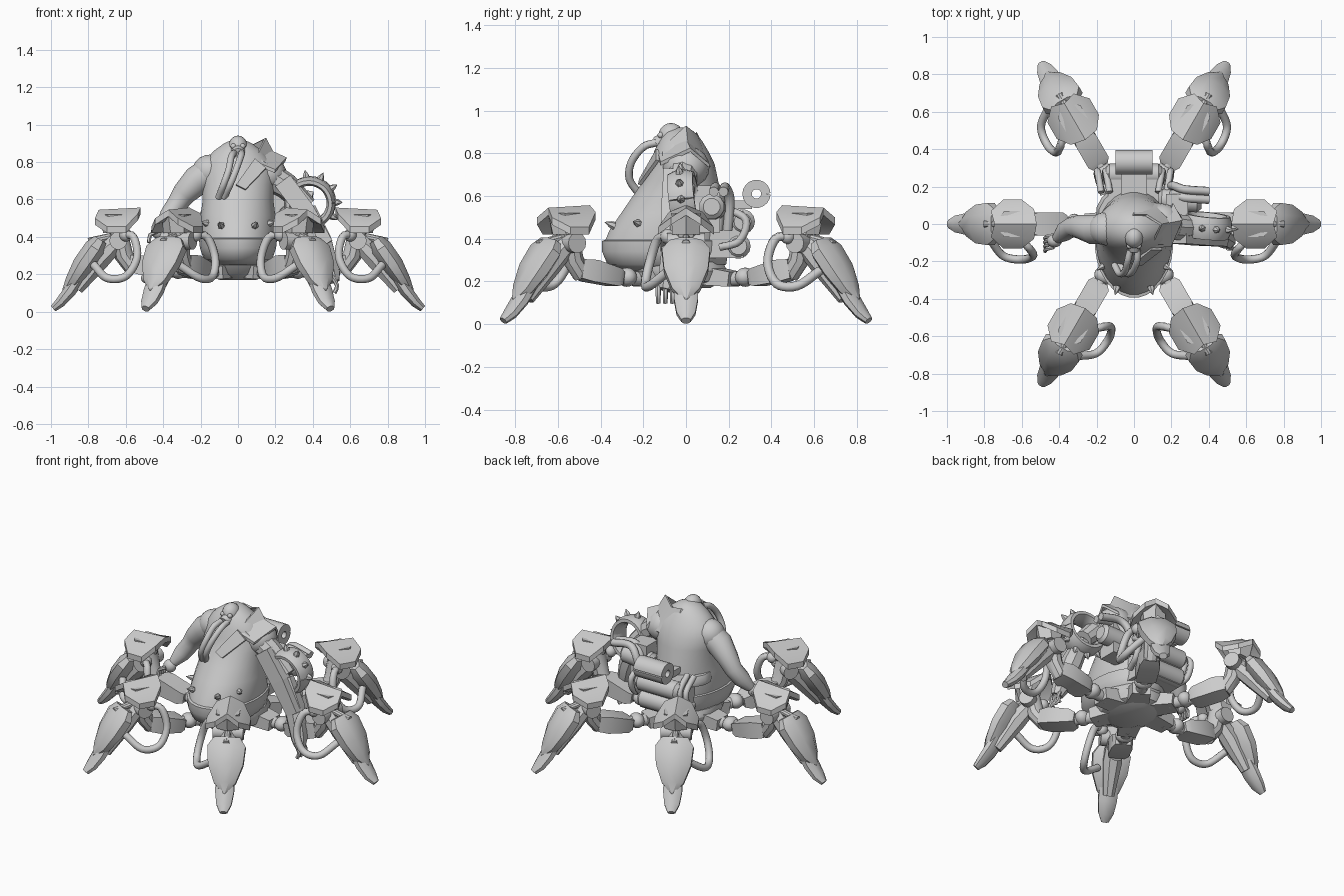
import bpy, bmesh, math
from mathutils import Vector, Matrix

GREY = bpy.data.materials.new("plain grey")
GREY.diffuse_color = (0.6, 0.6, 0.6, 1)
I = Matrix.Identity(4)


def finish(name, bm, M=I, smooth=35):
    bm.transform(M)
    bmesh.ops.recalc_face_normals(bm, faces=bm.faces)
    me = bpy.data.meshes.new(name)
    bm.to_mesh(me)
    bm.free()
    me.materials.append(GREY)
    ob = bpy.data.objects.new(name, me)
    bpy.context.collection.objects.link(ob)
    if smooth:
        bpy.ops.object.select_all(action='DESELECT')
        ob.select_set(True)
        bpy.context.view_layer.objects.active = ob
        bpy.ops.object.shade_smooth_by_angle(angle=math.radians(smooth))
    return ob


def loft(name, pts, sizes, n=12, side=(0, 1, 0), tan=None, M=I, smooth=35):
    """Sweep an n-sided section (half width along side, half depth) through pts."""
    bm = bmesh.new()
    pts = [Vector(p) for p in pts]
    if not isinstance(sizes, list):
        sizes = [sizes] * len(pts)
    rings = []
    k = 1 / math.cos(math.pi / n) if n == 4 else 1
    for i, p in enumerate(pts):
        t = Vector(tan) if tan else pts[min(i + 1, len(pts) - 1)] - pts[max(i - 1, 0)]
        t.normalize()
        u = Vector(side)
        u = (u - t * u.dot(t)).normalized()
        v = t.cross(u)
        a, b = sizes[i] if isinstance(sizes[i], tuple) else (sizes[i], sizes[i])
        angs = [2 * math.pi * (j + 0.5) / n for j in range(n)]
        rings.append([bm.verts.new(p + u * a * k * math.cos(q) + v * b * k * math.sin(q)) for q in angs])
    for A, B in zip(rings, rings[1:]):
        for j in range(n):
            bm.faces.new((A[j], A[(j + 1) % n], B[(j + 1) % n], B[j]))
    bm.faces.new(rings[0])
    bm.faces.new(rings[-1])
    return finish(name, bm, M, smooth)


def hose(name, pts, r, M=I, n=10, steps=5):
    """Round tube along a smooth curve through pts."""
    P = [Vector(p) for p in pts]
    P = [2 * P[0] - P[1]] + P + [2 * P[-1] - P[-2]]
    out = []
    for a, b, c, d in zip(P, P[1:], P[2:], P[3:]):
        for s in range(steps):
            t = s / steps
            out.append(0.5 * (2 * b + (c - a) * t + (2 * a - 5 * b + 4 * c - d) * t * t
                              + (3 * b - a - 3 * c + d) * t ** 3))
    out.append(P[-2])
    return loft(name, out, r, n, (0.31, 0.92, 0.17), M=M, smooth=50)


def ball(name, c, r, M=I):
    bm = bmesh.new()
    bmesh.ops.create_uvsphere(bm, u_segments=16, v_segments=10, radius=1)
    s = r if isinstance(r, tuple) else (r, r, r)
    return finish(name, bm, M @ Matrix.Translation(c) @ Matrix.Diagonal((*s, 1)), 60)


def spike(name, p, d, r=0.02, h=0.05):
    p, d = Vector(p), Vector(d).normalized()
    return loft(name, [p, p + d * h * 0.4, p + d * h], [r, r * 0.8, 0.001], 6, (0.3, 0.5, 0.8), smooth=0)


def plate(name, verts, faces, offset, M=I):
    """Sheet of faces given thickness by extruding along an offset."""
    bm = bmesh.new()
    vs = [bm.verts.new(v) for v in verts]
    for f in faces:
        bm.faces.new([vs[i] for i in f])
    ext = bmesh.ops.extrude_face_region(bm, geom=bm.faces[:], use_keep_orig=True)
    bmesh.ops.translate(bm, vec=offset, verts=[g for g in ext["geom"] if isinstance(g, bmesh.types.BMVert)])
    return finish(name, bm, M, 25)


def leg(tag, M):
    # hip, thigh sleeves and joints
    loft("hip_" + tag, [(0.1, 0, 0.23), (0.26, 0, 0.21)], [(0.07, 0.045), (0.055, 0.035)], 4, M=M)
    loft("hip_rod_" + tag, [(0.22, 0, 0.21), (0.40, 0, 0.22)], 0.035, M=M)
    ball("hip_joint_" + tag, (0.32, 0, 0.22), (0.045, 0.055, 0.045), M)
    loft("thigh_" + tag, [(0.36, 0, 0.215), (0.39, 0, 0.22), (0.52, 0, 0.25), (0.58, 0, 0.26)],
         [(0.045, 0.03), (0.062, 0.042), (0.062, 0.052), (0.045, 0.045)], 4, M=M)
    loft("knee_post_" + tag, [(0.56, 0, 0.23), (0.61, 0, 0.30), (0.64, 0, 0.43)],
         [(0.045, 0.045), (0.05, 0.05), (0.06, 0.05)], 10, M=M)
    loft("knee_axle_" + tag, [(0.64, -0.09, 0.38), (0.64, 0.09, 0.38)], 0.048, 14, (0, 0, 1), M=M)
    # faceted knee cap over its tapered block
    loft("knee_block_" + tag, [(0.655, 0, 0.42), (0.645, 0, 0.52)], [(0.075, 0.065), (0.08, 0.10)], 6,
         tan=(0, 0, 1), M=M)
    roof = [(0.52, 0, 0.557), (0.745, 0, 0.545)]
    for s in (1, -1):
        roof += [(0.535, s * 0.08, 0.525), (0.765, s * 0.07, 0.50), (0.60, s * 0.13, 0.455), (0.70, s * 0.13, 0.455)]
    plate("knee_cap_" + tag, roof, [(0, 2, 3, 1), (2, 4, 5, 3), (0, 1, 7, 6), (6, 7, 9, 8)],
          (0, 0, -0.035), M)
    # shin armour, pointed foot, piston and feed hose
    loft("shin_core_" + tag, [(0.64, 0, 0.38), (0.74, 0, 0.28), (0.86, 0, 0.12)], [0.05, 0.06, 0.035], 8, M=M)
    loft("shin_armour_" + tag,
         [(0.735, 0, 0.385), (0.765, 0, 0.34), (0.828, 0, 0.25), (0.885, 0, 0.16), (0.925, 0, 0.105)],
         [(0.085, 0.04), (0.122, 0.062), (0.112, 0.062), (0.07, 0.045), (0.008, 0.02)], 8, M=M)
    loft("foot_" + tag, [(0.84, 0, 0.20), (0.90, 0, 0.11), (0.95, 0, 0.05), (0.988, 0, 0.016)],
         [(0.06, 0.04), (0.06, 0.037), (0.048, 0.03), (0.024, 0.02)], 8, M=M)
    loft("piston_" + tag, [(0.64, 0, 0.41), (0.80, 0, 0.375)], 0.02, 10, M=M)
    hose("leg_hose_" + tag, [(0.62, -0.07, 0.41), (0.56, -0.13, 0.40), (0.54, -0.17, 0.29), (0.60, -0.19, 0.19),
                             (0.70, -0.17, 0.18), (0.77, -0.08, 0.25)], 0.022, M)
    ball("hose_socket_" + tag, (0.60, -0.085, 0.41), 0.035, M)


for a, label in ((-60, "front"), (0, "middle"), (60, "rear")):
    R = Matrix.Rotation(math.radians(a), 4, 'Z')
    leg(label + "_right", R)
    leg(label + "_left", Matrix.Diagonal((-1, 1, 1, 1)) @ R)

# chassis under the body
loft("chassis", [(0, -0.02, 0.17), (0, -0.02, 0.20), (0, -0.03, 0.25), (0, -0.04, 0.29)],
     [(0.10, 0.14), (0.18, 0.2), (0.2, 0.23), (0.19, 0.22)], 12, (1, 0, 0), (0, 0, 1))


def body(name, rows, n=28):
    """Stack of ovals: height, front y, back y, half width."""
    return loft(name, [(0, (f + b) / 2, z) for z, f, b, w in rows], [(w, (b - f) / 2) for z, f, b, w in rows],
                n, (1, 0, 0), (0, 0, 1), smooth=50)


body("belly_bowl", [(0.25, -0.28, 0.14, 0.13), (0.28, -0.37, 0.19, 0.185), (0.34, -0.395, 0.20, 0.205),
                    (0.39, -0.395, 0.20, 0.21), (0.395, -0.38, 0.19, 0.2)])
body("torso", [(0.38, -0.385, 0.19, 0.2), (0.44, -0.36, 0.19, 0.205), (0.52, -0.305, 0.18, 0.2),
               (0.60, -0.25, 0.165, 0.19), (0.68, -0.195, 0.15, 0.195), (0.75, -0.165, 0.135, 0.2),
               (0.81, -0.15, 0.105, 0.175), (0.86, -0.125, 0.075, 0.13), (0.90, -0.10, 0.04, 0.075),
               (0.92, -0.06, 0.01, 0.03)])
body("waist_belt", [(0.47, -0.10, 0.21, 0.2), (0.50, -0.10, 0.215, 0.205), (0.53, -0.1, 0.2, 0.19)], 16)
for s in (-1, 1):
    spike("belly_spike", (s * 0.09, -0.335, 0.46), (s * 0.25, -1, 0.4))
    spike("belly_spike", (s * 0.16, -0.22, 0.47), (s, -0.7, 0.3))

# masked head with breathing hoses
ball("head", (0, -0.07, 0.88), (0.052, 0.06, 0.062))
loft("mask", [(0, -0.09, 0.86), (0, -0.145, 0.845)], [0.045, 0.03], 10, (1, 0, 0))
for s in (-1, 1):
    ball("goggle", (s * 0.025, -0.118, 0.885), 0.015)
    hose("breathing_hose", [(s * 0.02, -0.14, 0.85), (s * 0.025 - 0.01, -0.2, 0.83), (s * 0.02 - 0.03, -0.255, 0.76),
                            (s * 0.018 - 0.06, -0.265, 0.68), (s * 0.015 - 0.09, -0.22, 0.61)], 0.018)

# raised collar, draped coat and shoulder plates
ball("coat_shoulder", (0.15, 0.0, 0.735), (0.11, 0.11, 0.10))
plate("collar", [(0.0, 0.13, 0.74), (0.14, 0.11, 0.74), (0.24, 0.02, 0.76), (0.20, -0.11, 0.76),
                 (0.0, 0.05, 0.90), (0.07, 0.05, 0.89), (0.15, 0.0, 0.93), (0.10, -0.11, 0.83)],
      [(0, 1, 5, 4), (1, 2, 6, 5), (2, 3, 7, 6)], (-0.012, -0.006, -0.008))
plate("shoulder_plate", [(0.16, 0.0, 0.87), (0.26, 0.02, 0.825), (0.20, -0.12, 0.76), (0.10, -0.13, 0.80),
                         (0.21, 0.11, 0.75)], [(0, 1, 2, 3), (0, 4, 1)], (-0.005, 0, -0.018))
plate("chest_strap", [(0.09, -0.14, 0.82), (0.15, -0.14, 0.77), (0.04, -0.225, 0.655), (-0.01, -0.22, 0.68)],
      [(0, 1, 2, 3)], (0, 0.015, -0.005))

# bare arm and hand
ball("bare_shoulder", (-0.15, -0.025, 0.75), (0.095, 0.09, 0.09))
loft("bare_arm", [(-0.14, -0.025, 0.755), (-0.22, -0.03, 0.70), (-0.29, -0.015, 0.63), (-0.33, -0.015, 0.57),
                  (-0.37, -0.04, 0.51), (-0.41, -0.075, 0.45)],
     [0.08, 0.08, 0.064, 0.054, 0.052, 0.03], 14, smooth=60)
ball("hand", (-0.425, -0.09, 0.43), (0.04, 0.035, 0.04))
for i in range(4):
    y = -0.125 + i * 0.022
    hose("finger", [(-0.43, y, 0.43), (-0.47, y - 0.01, 0.41), (-0.475, y - 0.02, 0.37)], 0.011, n=6, steps=2)

# armoured arm with claw
loft("armoured_upper_arm", [(0.14, -0.01, 0.74), (0.26, -0.02, 0.67), (0.37, -0.02, 0.56)], [0.08, 0.07, 0.055], 10)
loft("arm_plate", [(0.24, -0.075, 0.70), (0.36, -0.08, 0.54), (0.47, -0.09, 0.36)],
     [(0.03, 0.05), (0.035, 0.05), (0.03, 0.04)], 4, smooth=0)
loft("forearm", [(0.37, -0.04, 0.55), (0.44, -0.05, 0.38), (0.50, -0.085, 0.20), (0.51, -0.095, 0.16)],
     [0.05, 0.065, 0.05, 0.035], 8)
for i in range(3):
    y = -0.13 + i * 0.033
    hose("claw_finger", [(0.50, y, 0.19), (0.53, y, 0.14), (0.515, y, 0.10)], 0.012, n=6, steps=2)

# broad spiked band around the armoured arm
C = Vector((0.385, -0.01, 0.585))
AXIS = Vector((0.1, 1, 0.12)).normalized()
U = Vector((1, -0.1, 0)).normalized()
V = U.cross(AXIS)
ring = [C + (U * math.cos(a) + V * math.sin(a)) * 0.115 for a in [i * math.pi / 14 for i in range(29)]]
loft("spiked_band", ring, (0.065, 0.025), 8, AXIS)
for i in range(11):
    d = U * math.cos(i * math.pi / 5.5) + V * math.sin(i * math.pi / 5.5)
    spike("band_spike", C + d * 0.135, d, 0.02, 0.04)

# side tank, pack and pipes behind the armoured arm
loft("side_tank", [(0.13, 0.13, 0.54), (0.15, 0.13, 0.54), (0.34, 0.12, 0.55), (0.36, 0.12, 0.55)],
     [0.04, 0.06, 0.06, 0.04], 12)
loft("side_pack", [(0.23, 0.10, 0.43), (0.23, 0.10, 0.65)], [(0.06, 0.06)] * 2, 4, smooth=0)
for i in range(2):
    y = 0.13 + i * 0.045
    hose("side_pipe", [(0.18, y + 0.02, 0.44), (0.21, y + 0.03, 0.58), (0.27, y + 0.01, 0.64), (0.40, y, 0.62)], 0.023)

# rear engine: rolled scroll, barrels and pipes
ring = [Vector((0, 0.33, 0.61)) + Vector((0, math.cos(i * math.pi / 9), math.sin(i * math.pi / 9))) * 0.044
        for i in range(19)]
loft("rear_roll", ring, [(0.1, 0.022)] * 19, 4, (1, 0, 0))
loft("roll_bracket", [(0, 0.14, 0.56), (0, 0.31, 0.56)], [(0.07, 0.02)] * 2, 4, (1, 0, 0))
for z, y in ((0.48, 0.33), (0.365, 0.31)):
    loft("engine_barrel", [(-0.15, y - 0.065, z), (-0.13, y - 0.065, z), (0.13, y - 0.065, z), (0.15, y - 0.065, z)],
         [0.04, 0.058, 0.058, 0.04], 14, (0, 0, 1))
loft("engine_block", [(0, 0.1, 0.42), (0, 0.27, 0.42)], [(0.14, 0.11)] * 2, 4, (1, 0, 0))
for s in (-1, 1):
    for k in (0, 0.045):
        hose("exhaust_pipe", [(s * (0.12 + k), 0.16, 0.36), (s * (0.15 + k), 0.25, 0.39), (s * (0.15 + k), 0.28, 0.49),
                              (s * (0.13 + k), 0.17, 0.55)], 0.018)
